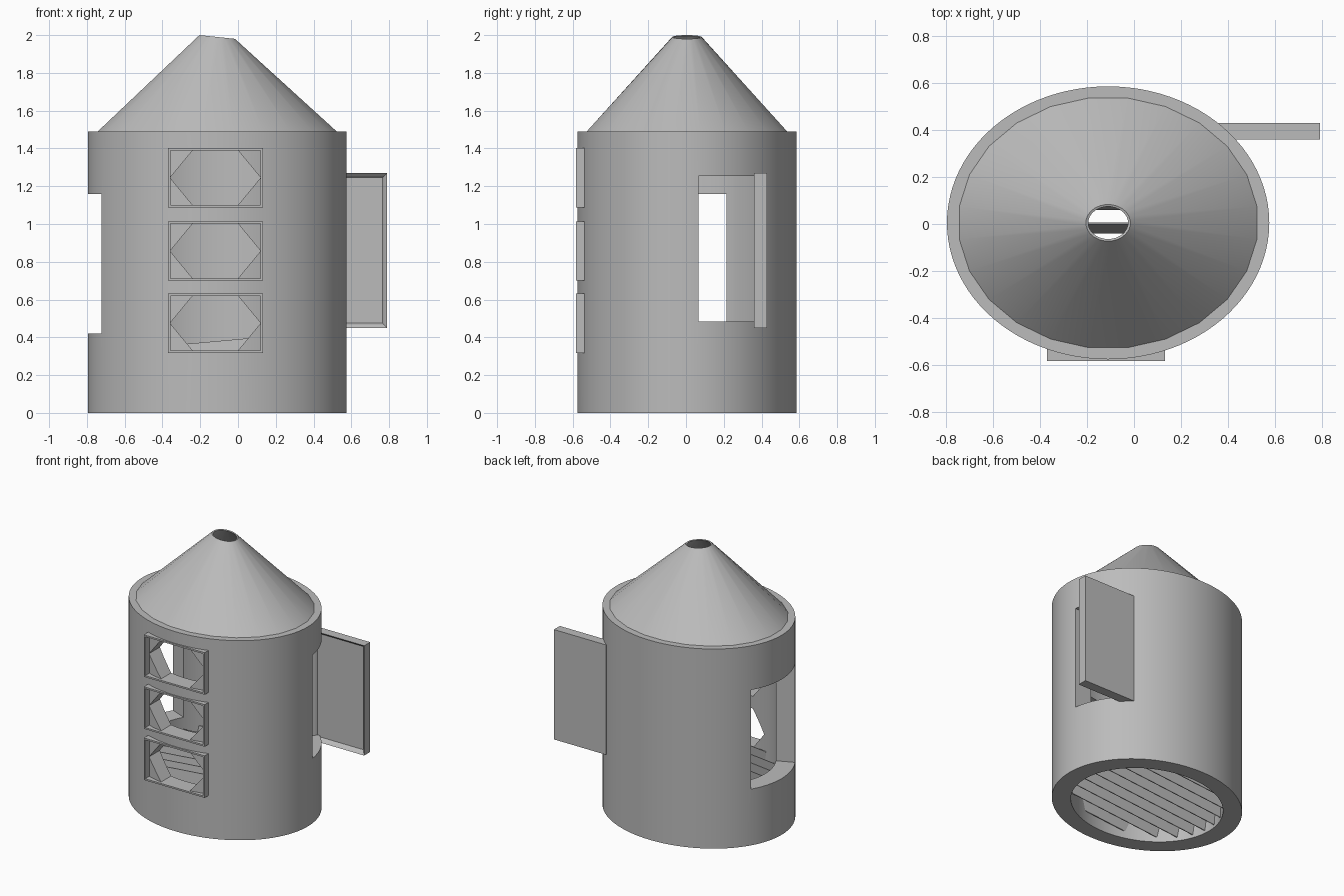
import bpy, bmesh
from math import sin, cos, pi, sqrt, radians
from mathutils import Vector

if "Cube" in bpy.data.objects:
    bpy.data.objects.remove(bpy.data.objects["Cube"], do_unlink=True)

CX, CY, RX, RY = -0.11, 0.005, 0.685, 0.58
INNER = 0.8

grey = bpy.data.materials.new("plain grey")
grey.use_nodes = True
grey.diffuse_color = (0.5, 0.5, 0.5, 1)
grey.node_tree.nodes["Principled BSDF"].inputs["Base Color"].default_value = (0.5, 0.5, 0.5, 1)


def finish(name, bm, smooth=False):
    bmesh.ops.recalc_face_normals(bm, faces=bm.faces)
    mesh = bpy.data.meshes.new(name)
    bm.to_mesh(mesh)
    bm.free()
    mesh.materials.append(grey)
    ob = bpy.data.objects.new(name, mesh)
    bpy.context.collection.objects.link(ob)
    if smooth:
        activate(ob)
        bpy.ops.object.shade_smooth_by_angle(angle=radians(30))
    return ob


def activate(ob):
    bpy.ops.object.select_all(action='DESELECT')
    ob.select_set(True)
    bpy.context.view_layer.objects.active = ob


def add_box(bm, lo, hi):
    lo, hi = Vector(lo), Vector(hi)
    verts = bmesh.ops.create_cube(bm, size=1)["verts"]
    for v in verts:
        v.co = (lo + hi) / 2 + v.co * (hi - lo)
    return verts


def prism(bm, points, step):
    """Extrude a closed outline along a vector."""
    face = bm.faces.new([bm.verts.new(p) for p in points])
    new = bmesh.ops.extrude_face_region(bm, geom=[face])["geom"]
    bmesh.ops.translate(bm, vec=step, verts=[g for g in new if isinstance(g, bmesh.types.BMVert)])


def rings(bm, profile, sides, offset=0.0):
    """Closed elliptical lathe; each profile point is (rx, ry, z, tilt)."""
    loops = []
    for rx, ry, z, tilt in profile:
        angles = [2 * pi * (i + offset) / sides for i in range(sides)]
        loops.append([bm.verts.new((CX + rx * cos(a), CY + ry * sin(a), z - tilt * rx * cos(a)))
                      for a in angles])
    for a, b in zip(loops, loops[1:] + loops[:1]):
        for i in range(sides):
            j = (i + 1) % sides
            bm.faces.new((a[i], a[j], b[j], b[i]))


def cut(target, bm):
    cutter = finish("cutter", bm)
    cutter.hide_render = True
    mod = target.modifiers.new("cut", 'BOOLEAN')
    mod.operation, mod.solver, mod.object = 'DIFFERENCE', 'EXACT', cutter
    activate(target)
    bpy.ops.object.modifier_apply(modifier=mod.name)
    bpy.data.objects.remove(cutter, do_unlink=True)


# Round tower wall
bm = bmesh.new()
rings(bm, [(RX, RY, 0, 0), (RX, RY, 1.49, 0),
           (RX * INNER, RY * INNER, 1.49, 0), (RX * INNER, RY * INNER, 0, 0)], 96)
wall = finish("tower_wall", bm)

# Wide side opening with radial jambs
bm = bmesh.new()
ends = [(CX - 1.5 * RX * cos(a), CY + 1.5 * RY * sin(a), 0.42) for a in (-0.467, 0.467)]
prism(bm, [(CX, CY, 0.42)] + ends, (0, 0, 0.74))
cut(wall, bm)

# Doorway
bm = bmesh.new()
add_box(bm, (0.1, 0.065, 0.485), (0.9, 0.4, 1.255))
cut(wall, bm)

# Hexagonal window holes and their frames
for label, z in (("lower", 0.475), ("middle", 0.857), ("upper", 1.245)):
    bm = bmesh.new()
    outline = [(-0.36, 0), (-0.24, 0.145), (0, 0.145), (0.12, 0), (0, -0.145), (-0.24, -0.145)]
    prism(bm, [(x, -0.8, z + dz) for x, dz in outline], (0, 0.5, 0))
    cut(wall, bm)

    bm = bmesh.new()
    t, x0, x1, z0, z1, y0, y1 = 0.012, -0.37, 0.132, z - 0.157, z + 0.157, -0.583, -0.532
    for x in (x0, x1 - t):
        add_box(bm, (x, y0, z0), (x + t, y1, z1))
    for zz in (z0, z1 - t):
        add_box(bm, (x0 + t, y0, zz), (x1 - t, y1, zz + t))
    finish(label + "_window_frame", bm)

activate(wall)
bpy.ops.object.shade_smooth_by_angle(angle=radians(30))

# Hollow conical roof with a slightly tilted vent hole
bm = bmesh.new()
rings(bm, [(0.638, 0.535, 1.49, 0), (0.095, 0.078, 1.99, 0.105),
           (0.085, 0.069, 1.987, 0.105), (0.62, 0.517, 1.49, 0)], 24, 0.5)
finish("cone_roof", bm, True)

# Open door with a recessed panel on its front
bm = bmesh.new()
add_box(bm, (0.36, 0.36, 0.45), (0.79, 0.43, 1.27))
bm.normal_update()
front = [f for f in bm.faces if f.normal.y < -0.9]
bmesh.ops.inset_region(bm, faces=front, thickness=0.022)
bmesh.ops.translate(bm, vec=(0, 0.015, 0), verts=front[0].verts)
bmesh.ops.inset_region(bm, faces=front, thickness=0.013)
bmesh.ops.translate(bm, vec=(0, 0.015, 0), verts=front[0].verts)
finish("door", bm)

# Leaning floor slats, rising slightly towards the door side
bm = bmesh.new()
for i in range(-4, 5):
    y = -0.0175 + 0.1 * i
    half = 0.57 * sqrt(max(0.05, 1 - (y / 0.475) ** 2))
    for v in add_box(bm, (CX - half, y - 0.003, 0.08), (CX + half, y + 0.003, 0.39)):
        v.co.y += 0.04 * (v.co.z - 0.235) / 0.31
        v.co.z += 0.09 * v.co.x
finish("floor_slats", bm)
